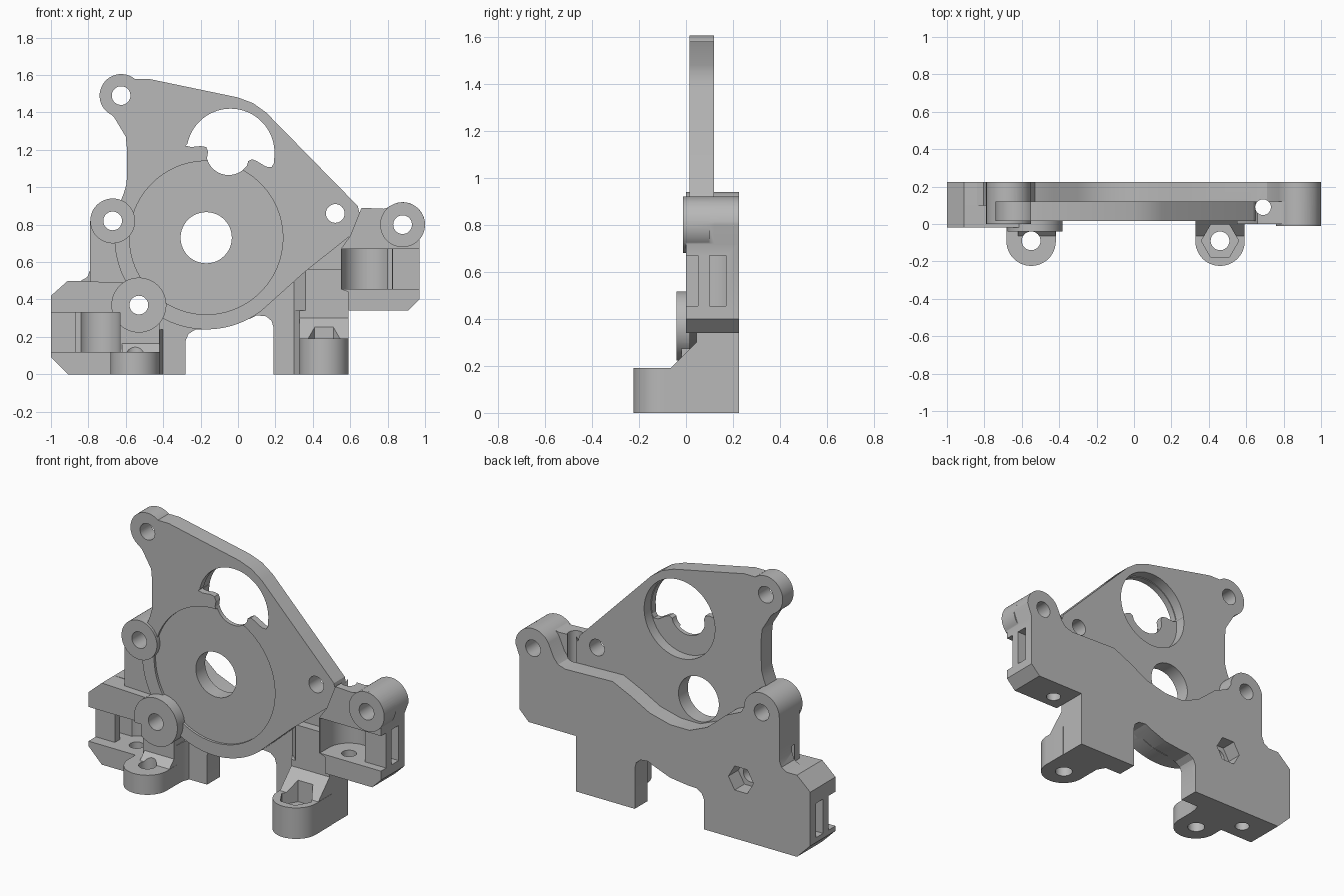
import bpy, bmesh
from math import cos, sin, radians
from mathutils import Vector

if "Cube" in bpy.data.objects:
    bpy.data.objects.remove(bpy.data.objects["Cube"])

grey = bpy.data.materials.new("plain grey")
grey.use_nodes = True
grey.diffuse_color = (0.48, 0.48, 0.48, 1)
grey.node_tree.nodes["Principled BSDF"].inputs["Base Color"].default_value = grey.diffuse_color


def arc(cx, cy, r, a, b, n=24):
    return [(cx + r * cos(radians(a + (b - a) * i / n)),
             cy + r * sin(radians(a + (b - a) * i / n))) for i in range(n + 1)]


def circle(cx, cy, r, n=48):
    return arc(cx, cy, r, 0, 360, n)[:-1]


def prism(name, axis, pts, a, b):
    """Extrude a 2D outline along one axis from a to b."""
    place = {"x": lambda p, d: (d, p[0], p[1]),
             "y": lambda p, d: (p[0], d, p[1]),
             "z": lambda p, d: (p[0], p[1], d)}[axis]
    bm = bmesh.new()
    face = bm.faces.new([bm.verts.new(place(p, a)) for p in pts])
    ext = bmesh.ops.extrude_face_region(bm, geom=[face])
    verts = [g for g in ext["geom"] if isinstance(g, bmesh.types.BMVert)]
    bmesh.ops.translate(bm, verts=verts, vec=Vector(place((0, 0), b - a)))
    bmesh.ops.recalc_face_normals(bm, faces=bm.faces)
    mesh = bpy.data.meshes.new(name)
    bm.to_mesh(mesh)
    bm.free()
    mesh.materials.append(grey)
    obj = bpy.data.objects.new(name, mesh)
    bpy.context.collection.objects.link(obj)
    return obj


def box(name, x, y, z):
    return prism(name, "z", [(x[0], y[0]), (x[1], y[0]), (x[1], y[1]), (x[0], y[1])], *z)


def combine(target, others, operation):
    bpy.context.view_layer.objects.active = target
    for other in others:
        mod = target.modifiers.new("shape", "BOOLEAN")
        mod.operation, mod.solver, mod.object = operation, "EXACT", other
        bpy.ops.object.modifier_apply(modifier=mod.name)
        bpy.data.objects.remove(other)


# Main plate with its disc recess and back pocket
plate = prism("mount_body", "y", arc(-.17, .73, .49, 187, 307, 40) + [
    (.36, .55), (.6, .74), (.64, .79), (.655, .84), (.64, .9), (.15, 1.4), (.08, 1.45),
    (0, 1.48), (-.48, 1.58), (-.62, 1.58), (-.7, 1.41), (-.66, 1.37), (-.6, 1.27),
    (-.593, 1.2), (-.595, 1.02), (-.61, .97), (-.67, .82)], .015, .12)
combine(plate, [prism("top_ear", "y", circle(-.625, 1.49, .115), .015, .12)], "UNION")
window = arc(-.04, 1.185, .235, -5, 168, 40) + [
    (-.28, 1.222), (-.25, 1.215), (-.2, 1.22), (-.17, 1.215), (-.16, 1.19)]
window += arc(-.05, 1.185, .12, 195, 325, 16) + [
    (.055, 1.14), (.075, 1.15), (.1, 1.14), (.15, 1.11), (.18, 1.108), (.193, 1.13)]
combine(plate, [
    prism("disc_recess", "y", circle(-.17, .73, .41, 96), -.1, .03),
    prism("back_pocket", "y", circle(-.04, 1.185, .24, 64), .055, .3),
    prism("window", "y", window, -.1, .3)], "DIFFERENCE")

# Thick rear wall with lip, feet and side ears
left_side = [(-.91, .5), (-1, .42), (-1, .09), (-.91, 0)]
right_side = [(.59, .34), (.91, .34), (.97, .4), (.97, .72)]
wall = prism("rear_wall", "y", left_side + [
    (-.28, 0), (-.28, .18), (-.265, .215), (-.23, .238), (-.17, .24), (-.05, .255),
    (.07, .3), (.1, .315), (.15, .31), (.18, .285), (.19, .25), (.19, 0), (.59, 0)]
    + right_side + arc(.88, .8, .12, 0, 150) + [
    (.74, .78), (.71, .745), (.66, .73), (.34, .74), (.22, .685), (.09, .615),
    (-.05, .58), (-.18, .58), (-.3, .63), (-.43, .74), (-.53, .785)]
    + arc(-.67, .82, .12, 0, 180) + [(-.79, .56), (-.805, .52), (-.84, .5)], .1, .225)

# Left and right clamp blocks, ears and screw boss
parts = [
    wall,
    prism("left_block", "y", left_side + [(-.42, 0), (-.42, .3), (-.6, .49)], -.02, .12),
    box("left_column", (-.79, -.6), (.03, .12), (.48, .82)),
    prism("left_ear", "y", circle(-.67, .82, .12), .0, .12),
    prism("right_block", "y", right_side + arc(.88, .8, .12, 0, 130) + [
        (.78, .885), (.66, .89), (.6, .74), (.55, .67), (.55, .455), (.59, .44)], 0, .12),
    prism("right_ear_boss", "y", circle(.88, .8, .12), -.012, .1),
    prism("screw_boss", "y", circle(-.53, .37, .147), -.04, .12),
]

# Feet, bolt pads and sloped webs
parts += [
    prism("left_foot", "z", [(-.45, -.02), (-.42, -.02), (-.415, .06), (-.39, .13),
                             (-.34, .175), (-.28, .19), (-.28, .22), (-.45, .22)], 0, .24),
    prism("right_foot", "z", [(.33, .045), (.59, .045), (.59, .22), (.19, .22),
                              (.19, .19), (.24, .17), (.3, .1)], 0, .34),
    prism("right_rib", "z", [(.36, .045), (.59, .045), (.59, .2), (.19, .2), (.3, .1)], .3, .56),
]
for side, x, top in (("left", -.55, .12), ("right", .46, .19)):
    parts.append(prism(side + "_pad", "z",
                       arc(x, -.092, .132, 180, 360) + [(x + .132, .06), (x - .132, .06)], 0, top))
    parts.append(prism(side + "_web", "x", [(-.065, top - .03), (-.065, top), (.045, top + .11),
                                            (.08, top + .11), (.08, top - .03)],
                       x - .13 if side == "right" else x - .07, x + .13))
combine(plate, parts, "UNION")

# Bearing cavities, tie slots and all holes
cuts = []
for s, x, r, end, z in ((-1, -.75, .12, -.87, (.12, .33)), (1, .69, .135, .82, (.455, .67))):
    cuts += [
        prism("cavity", "z", arc(x, .09, r, 0, 180) + [(x - r, -.2), (x + r, -.2)], *z),
        box("front_relief", sorted((end - .03 * s, 1.1 * s)), (-.2, .05), z),
        box("side_slot", sorted((x, 1.1 * s)), (.1, .17), z),
        prism("pivot_hole", "z", circle(x, .09, .042, 32), -.1, .95 if s > 0 else .6),
    ]
for x, z, r in ((-.17, .73, .137), (-.625, 1.49, .05), (-.67, .82, .05), (.52, .86, .05),
                (.88, .8, .05), (-.53, .37, .05)):
    cuts.append(prism("bolt_hole", "y", circle(x, z, r), -.3, .4))
for x in (-.55, .46):
    cuts.append(prism("pad_hole", "z", circle(x, -.09, .05), -.1, .3))
cuts.append(prism("pad_nut_pocket", "z", circle(.46, -.09, .1, 6), .12, .36))
cuts.append(prism("rear_nut_pocket", "y", circle(-.53, .37, .085, 6), .13, .4))
combine(plate, cuts, "DIFFERENCE")

# Smooth the round walls, keep the edges crisp
for obj in bpy.context.selected_objects:
    obj.select_set(False)
plate.select_set(True)
bpy.context.view_layer.objects.active = plate
bpy.ops.object.shade_smooth_by_angle(angle=radians(25))
